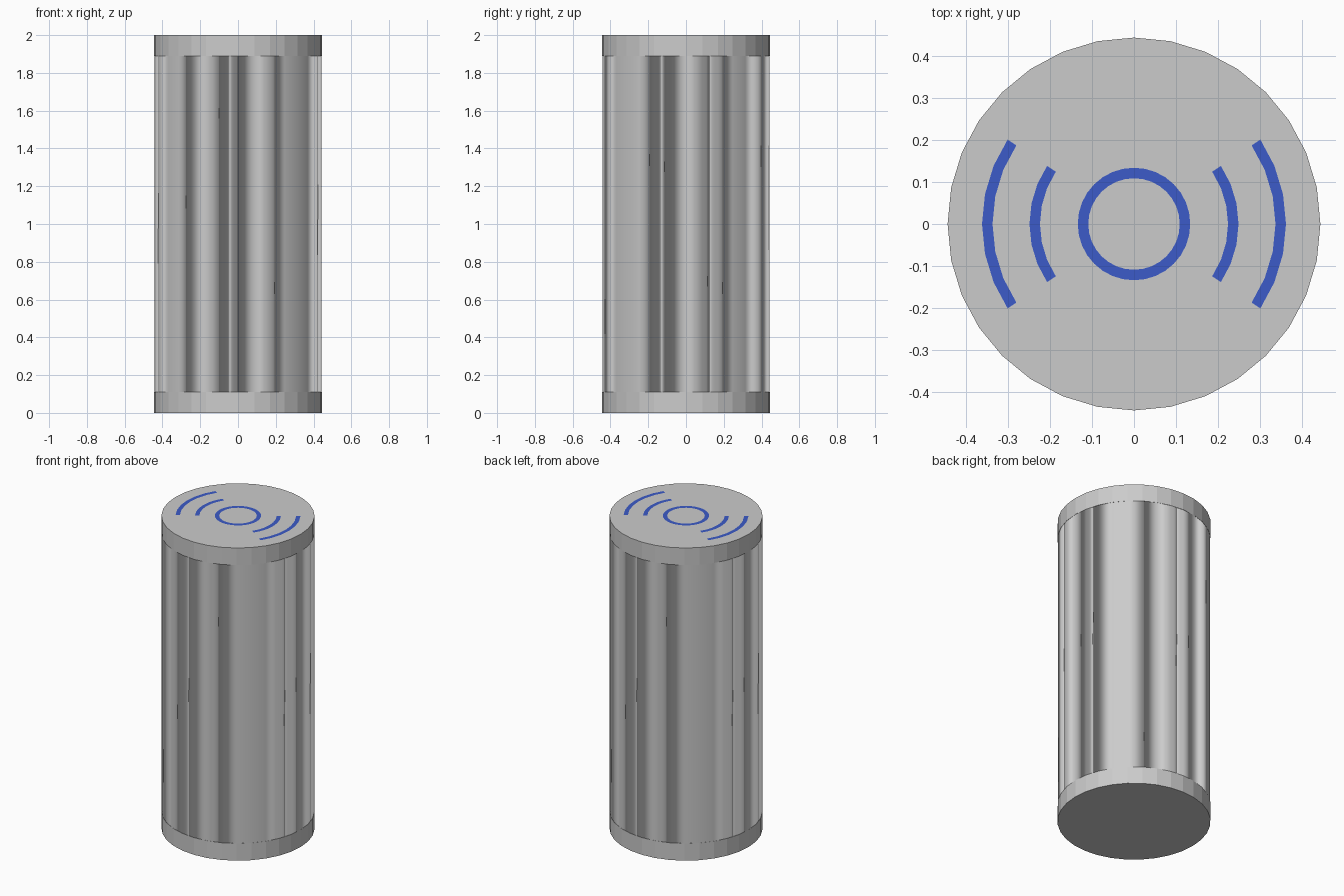
import bpy, bmesh, math

if "Cube" in bpy.data.objects:
    bpy.data.objects.remove(bpy.data.objects["Cube"])

SIDES = 32
R = 0.444
CAP = 0.11
BLUE_BANDS = {0: (0.109, 0.134), 1: (0.224, 0.249), 2: (0.337, 0.362)}


def finish(bm, name, material=None):
    bmesh.ops.remove_doubles(bm, verts=bm.verts, dist=1e-5)
    mesh = bpy.data.meshes.new(name)
    bm.to_mesh(mesh)
    bm.free()
    obj = bpy.data.objects.new(name, mesh)
    bpy.context.collection.objects.link(obj)
    if material:
        mesh.materials.append(material)
    return obj


def point(bm, r, i, z):
    a = 2 * math.pi * i / SIDES
    return bm.verts.new((r * math.cos(a), r * math.sin(a), z))


def ring_cells(bm, r0, r1, z0, z1, keep=lambda i: True):
    """Quads between two circles (triangles when r0 is zero)."""
    for i in range(SIDES):
        if not keep(i):
            continue
        pts = [point(bm, r1, i, z1), point(bm, r1, i + 1, z1)]
        pts += [point(bm, r0, i + 1, z0)]
        if r0 > 0:
            pts.append(point(bm, r0, i, z0))
        bm.faces.new(pts)


def side_arc(i):
    """Three segments either side of the x axis, left and right."""
    return (i + 3) % (SIDES // 2) < 6


blue = bpy.data.materials.new("blue_marking")
blue.diffuse_color = (0.045, 0.105, 0.58, 1)
blue.use_nodes = True
blue.node_tree.nodes["Principled BSDF"].inputs["Base Color"].default_value = blue.diffuse_color

# Main body: smooth tube, a hair narrower than the caps
bm = bmesh.new()
ring_cells(bm, R - 0.001, R - 0.001, 2 - CAP, CAP)
bmesh.ops.recalc_face_normals(bm, faces=bm.faces)
body = finish(bm, "body")
for p in body.data.polygons:
    p.use_smooth = True
    # tube faces point outwards
if body.data.polygons[0].normal.dot(body.data.polygons[0].center.xy.to_3d()) < 0:
    body.data.flip_normals()

# Bottom cap: flat-shaded disc
bm = bmesh.new()
bmesh.ops.create_cone(bm, cap_ends=True, segments=SIDES, radius1=R, radius2=R, depth=CAP)
bmesh.ops.translate(bm, verts=bm.verts, vec=(0, 0, CAP / 2))
finish(bm, "bottom_cap")

# Top cap: wall and underside, with the top face left open where marks sit
bm = bmesh.new()
ring_cells(bm, R, R, 2, 2 - CAP)
for f in bm.faces:
    f.normal_update()
    if f.normal.dot(f.calc_center_median().xy.to_3d()) < 0:
        f.normal_flip()
bm.faces.new([point(bm, R, -i, 2 - CAP) for i in range(SIDES)])
edges = [0] + [r for band in BLUE_BANDS.values() for r in band] + [R]
for k, (r0, r1) in enumerate(zip(edges, edges[1:])):
    if k == 1:
        continue
    arc_band = k in (3, 5)
    ring_cells(bm, r0, r1, 2, 2, (lambda i: not side_arc(i)) if arc_band else (lambda i: True))
finish(bm, "top_cap")

# Blue markings, flush with the top: centre ring and two pairs of arcs
for k, name in enumerate(("centre_ring", "inner_arcs", "outer_arcs")):
    bm = bmesh.new()
    r0, r1 = BLUE_BANDS[k]
    ring_cells(bm, r0, r1, 2, 2, side_arc if k else (lambda i: True))
    finish(bm, name, blue)
